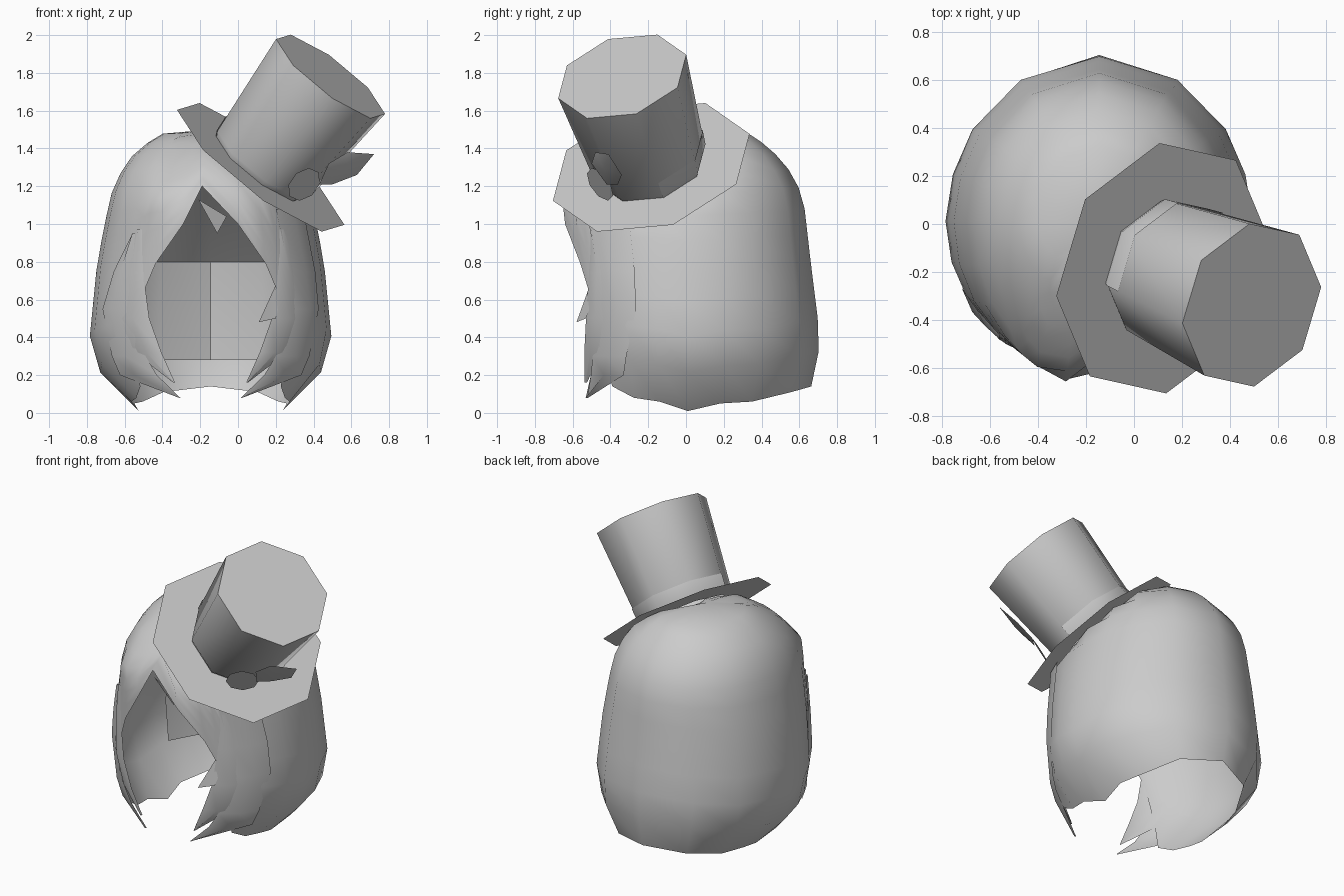
import bpy, bmesh, math
from mathutils import Vector

cube = bpy.data.objects.get("Cube")
if cube:
    bpy.data.objects.remove(cube, do_unlink=True)

grey = bpy.data.materials.new("plain_grey")
grey.use_nodes = True
grey.diffuse_color = (0.6, 0.6, 0.6, 1)
grey.node_tree.nodes["Principled BSDF"].inputs["Base Color"].default_value = (0.6, 0.6, 0.6, 1)

# Shared frames: the hat leans along AXIS from the middle of its brim
AXIS = Vector((0.59, -0.245, 0.767)).normalized()
BRIM = Vector((0.12, -0.184, 1.3))
SIDE = Vector((-0.2, 0.1, 1.64)) - BRIM
SIDE = (SIDE - AXIS * SIDE.dot(AXIS)).normalized()
FRONT = AXIS.cross(SIDE)
CX = -0.145

# Hair outline by height: z, half width, depth to the back, depth to the front
PROFILE = [(1.5, 0, 0, 0), (1.48, .25, .33, .2), (1.45, .31, .38, .3),
           (1.33, .45, .52, .49), (1.15, .53, .62, .68), (.8, .6, .66, .64),
           (.4, .64, .71, .61), (.2, .58, .69, .57), (0, .37, .6, .54)]


def add_object(name, verts, faces, angle=40):
    mesh = bpy.data.meshes.new(name)
    bm = bmesh.new()
    vs = [bm.verts.new(v) for v in verts]
    for f in faces:
        bm.faces.new([vs[i] for i in f])
    bmesh.ops.remove_doubles(bm, verts=bm.verts, dist=0.0005)
    bmesh.ops.delete(bm, geom=[v for v in bm.verts if not v.link_faces], context='VERTS')
    bm.to_mesh(mesh)
    bm.free()
    mesh.materials.append(grey)
    obj = bpy.data.objects.new(name, mesh)
    bpy.context.scene.collection.objects.link(obj)
    bpy.ops.object.select_all(action='DESELECT')
    obj.select_set(True)
    bpy.context.view_layer.objects.active = obj
    bpy.ops.object.shade_smooth_by_angle(angle=math.radians(angle))


def hair_point(deg, z, scale=1.0):
    """Point on the hair, deg counted from the front towards +x."""
    for a, b in zip(PROFILE, PROFILE[1:]):
        if z >= b[0]:
            break
    k = (z - a[0]) / (b[0] - a[0])
    rx, back, front = (a[i] + (b[i] - a[i]) * k for i in (1, 2, 3))
    t = math.radians(deg)
    depth = front if math.cos(t) > 0 else back
    p = Vector((CX + scale * rx * math.sin(t), -scale * depth * math.cos(t), z))
    above = (p - BRIM).dot(AXIS) + 0.006
    return p - AXIS * above if above > 0 else p      # keep hair under the brim


def grid_faces(cols, rows, closed=False, inward=False):
    faces = []
    for i in range(cols if closed else cols - 1):
        n = (i + 1) % cols
        for j in range(rows - 1):
            f = [i * rows + j, i * rows + j + 1, n * rows + j + 1, n * rows + j]
            faces.append(f[::-1] if inward else f)
    return faces


# Outer hair, with the face opening left by short front columns
half = [(-5, 1.2), (15, 1.0), (29, .79), (36, .62), (40, .35), (46, .14), (60, .08),
        (75, .06), (91, .01), (107, .05), (124, .06), (149, .11), (180, .14)]
columns = half + [(360 - d, z) for d, z in half[-2:0:-1]]
ROWS = 13
verts = [hair_point(d, 1.5 - (1.5 - low) * (j / (ROWS - 1)) ** 1.7)
         for d, low in columns for j in range(ROWS)]
add_object("hair_shell", verts, grid_faces(len(columns), ROWS, closed=True), 50)

# Inner wall of the back half, and the sloped ceiling above it
wall = [(110, .92), (128, .9), (149, .86), (180, .91), (211, .86), (232, .9), (250, .92)]
verts = [hair_point(d, z, s) for d, s in wall for z in (.8, .54, .28)]
faces = grid_faces(len(wall), 3, inward=True)
verts.append(Vector((-0.15, 0.05, 1.32)))
faces += [[3 * i, 3 * i + 3, len(verts) - 1] for i in range(len(wall) - 1)]
add_object("hair_lining", verts, faces, 35)


# Pointed locks: stations of angle, height and half width in degrees
def add_lock(name, side, stations, scale):
    verts = []
    for deg, z, w in stations:
        for k, lift in ((-1, 0), (0, .02), (1, 0)):
            verts.append(hair_point(side * deg + k * w, z, scale + lift))
    faces = [[3 * j + k, 3 * j + 3 + k, 3 * j + 4 + k, 3 * j + 1 + k]
             for j in range(len(stations) - 1) for k in (0, 1)]
    add_object(name, verts, faces, 50)


inner = [(42, .97, 2), (43, .74, 7), (40, .5, 9), (33, .32, 8), (21, .16, .5)]
outer = [(55, .55, 10), (46, .3, 12), (42, .2, 13), (21, .08, .5)]
tops = {"left": [(51, 1.08, 12), (54, .75, 11)], "right": [(45, .95, 1), (50, .75, 7)]}
for side_name, side in (("left", 1), ("right", -1)):
    add_lock(f"{side_name}_inner_lock", side, inner, 1.0)
    add_lock(f"{side_name}_outer_lock", side, tops[side_name] + outer, 1.01)

# Loose tufts at the parting and beside the opening
add_object("parting_tuft", [(-.21, -.58, 1.13), (-.11, -.52, .95), (-.06, -.56, 1.04)], [(0, 1, 2)])
add_object("side_tuft", [(.21, -.5, .7), (.11, -.58, .48), (.2, -.53, .5), (.22, -.5, .58)],
           [(0, 1, 2, 3)])


# Hat: eight-sided rings along the leaning axis
def hat_ring(height, radius):
    return [BRIM + AXIS * height + radius * (SIDE * math.cos(i * math.tau / 8)
            + FRONT * math.sin(i * math.tau / 8)) for i in range(8)]


def add_rings(name, rings, sides=range(8), cap=False):
    verts = [p for r in rings for p in hat_ring(*r)]
    faces = [[8 * j + i, 8 * j + (i + 1) % 8, 8 * j + 8 + (i + 1) % 8, 8 * j + 8 + i]
             for j in range(len(rings) - 1) for i in sides]
    if cap:
        faces.append(list(range(len(verts) - 8, len(verts))))
    add_object(name, verts, faces, 50)


add_rings("hat_brim", [(0, .55), (0, .27)])
add_rings("hat_crown", [(0, .29), (.03, .306), (.626, .358)], cap=True)
add_rings("hat_band", [(0, .295), (.03, .311), (.12, .319)], sides=(5, 6, 7, 0))

# Round ornament on the front of the crown
centre = Vector((.35, -.455, 1.21))
out = Vector((.5, -.72, -.5)).normalized()
across = AXIS.cross(out).normalized()
up = out.cross(across)
disc = [centre + .1 * (across * math.cos((i + .5) * math.tau / 8)
                       + up * math.sin((i + .5) * math.tau / 8)) for i in range(8)]
add_object("hat_ornament", disc, [range(8)])

# Leaf beside the ornament, slightly folded along its rib
leaf = [(.43, -.42, 1.21), (.5, -.36, 1.21), (.63, -.34, 1.26), (.72, -.41, 1.37),
        (.58, -.48, 1.38), (.48, -.5, 1.32), (.57, -.435, 1.29)]
add_object("hat_leaf", leaf, [(i, (i + 1) % 6, 6) for i in range(6)], 30)
